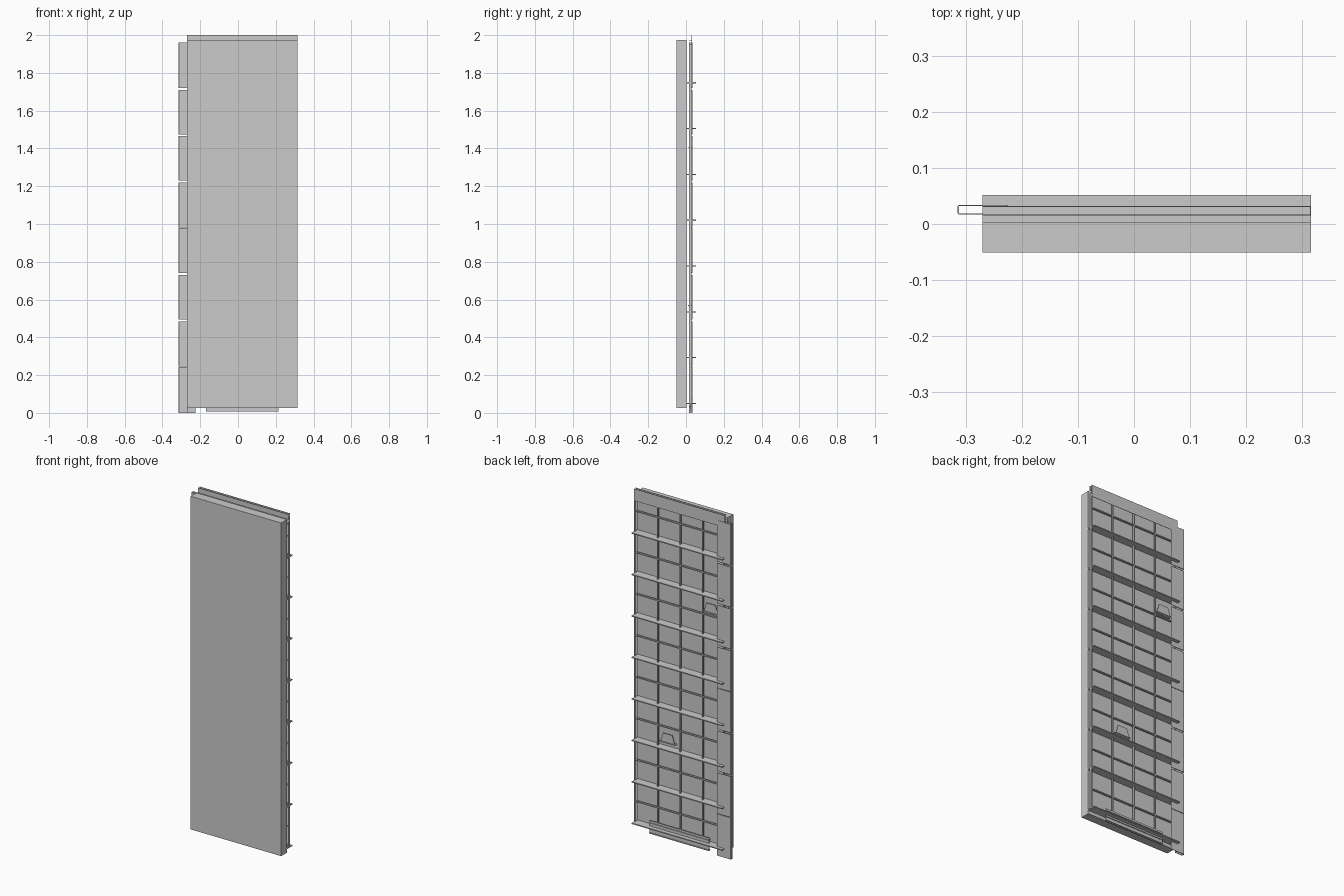
import bpy, bmesh
from mathutils import Matrix, Vector

if "Cube" in bpy.data.objects:
    bpy.data.objects.remove(bpy.data.objects["Cube"])


def boxes(name, items):
    """One object made of boxes given as (x0, x1, y0, y1, z0, z1)."""
    bm = bmesh.new()
    for x0, x1, y0, y1, z0, z1 in items:
        m = Matrix.Translation(((x0 + x1) / 2, (y0 + y1) / 2, (z0 + z1) / 2))
        s = Matrix.Diagonal((x1 - x0, y1 - y0, z1 - z0, 1))
        bmesh.ops.create_cube(bm, size=1, matrix=m @ s)
    return finish(name, bm)


def finish(name, bm):
    bmesh.ops.recalc_face_normals(bm, faces=bm.faces)
    me = bpy.data.meshes.new(name)
    bm.to_mesh(me)
    bm.free()
    ob = bpy.data.objects.new(name, me)
    bpy.context.collection.objects.link(ob)
    return ob


def extrude(name, pts, vec):
    """Extrude a closed outline of 3D points along vec."""
    bm = bmesh.new()
    face = bm.faces.new([bm.verts.new(p) for p in pts])
    new = bmesh.ops.extrude_face_region(bm, geom=[face])["geom"]
    bmesh.ops.translate(bm, vec=Vector(vec),
                        verts=[v for v in new if isinstance(v, bmesh.types.BMVert)])
    return finish(name, bm)


L, R = -0.27, 0.315
PITCH = 0.2425

# Thick front slab
boxes("front_slab", [(L, R, -0.051, 0.003, 0.027, 1.975)])

# Deep horizontal rails standing off the slab
rail_z = [0.05 + PITCH * i for i in range(8)]
boxes("deep_rails", [(L, R, 0.003, 0.052, z - 0.003, z + 0.003) for z in rail_z])

# Shallow lattice: vertical bars and the bars midway between rails
boxes("vertical_bars", [(x - 0.003, x + 0.003, 0.016, 0.027, 0.03, 1.95)
                        for x in (0.165, 0.02, -0.125, -0.262)])
boxes("edge_bar", [(R - 0.005, R, 0.016, 0.030, z + 0.003,
                    min(z + PITCH - 0.003, 1.95)) for z in rail_z])
boxes("shallow_bars", [(L, R - 0.005, 0.016, 0.027, z + PITCH / 2 - 0.003,
                        z + PITCH / 2 + 0.003) for z in rail_z])

# Top channel, open upwards
a, b, t = 0.015, 0.032, 0.002
extrude("top_channel", [(L, b, 1.93), (L, b, 2.0), (L, b - t, 2.0), (L, b - t, 1.972),
                        (L, a + t, 1.972), (L, a + t, 2.0), (L, a, 2.0), (L, a, 1.97),
                        (L, b - t, 1.97), (L, b - t, 1.93)], (R - L, 0, 0))

# Segmented side channel along the left edge
f, k = 0.017, 0.034
for i in range(8):
    z0, z1 = 0.245 * i, 0.245 * (i + 1)
    lo = 0.0 if i == 0 else z0 + (0.001 if i in (1, 4) else 0.005)
    hi = z1 - (0.001 if i in (0, 3) else 0.005 if i < 7 else 0)
    extrude("side_channel_%d" % (i + 1),
            [(-0.225, k, lo), (-0.312, k, lo), (-0.315, k - 0.003, lo),
             (-0.315, f + 0.003, lo), (-0.312, f, lo), (-0.265, f, lo),
             (-0.265, f + t, lo), (-0.312, f + t, lo),
             (-0.312, k - t, lo), (-0.225, k - t, lo)], (0, 0, hi - lo))

# Bottom locking strip with small ridges
boxes("bottom_strip", [(-0.17, 0.215, 0.024, 0.028, 0.008, 0.085)]
      + [(-0.17, 0.215, 0.017, 0.033, z, z + 0.003) for z in (0.012, 0.034, 0.07)])

# Two trapezoid clips, each with a lower lip
for n, (cx, cz) in enumerate([(0.10, 0.57), (-0.18, 1.405)], 1):
    y = 0.024
    extrude("clip_%d" % n, [(cx - 0.045, y, cz), (cx + 0.045, y, cz),
                            (cx + 0.03, y, cz + 0.05), (cx - 0.03, y, cz + 0.05)],
            (0, 0.003, 0))
    boxes("clip_lip_%d" % n, [(cx - 0.05, cx + 0.05, 0.010, 0.032, cz - 0.003, cz)])
